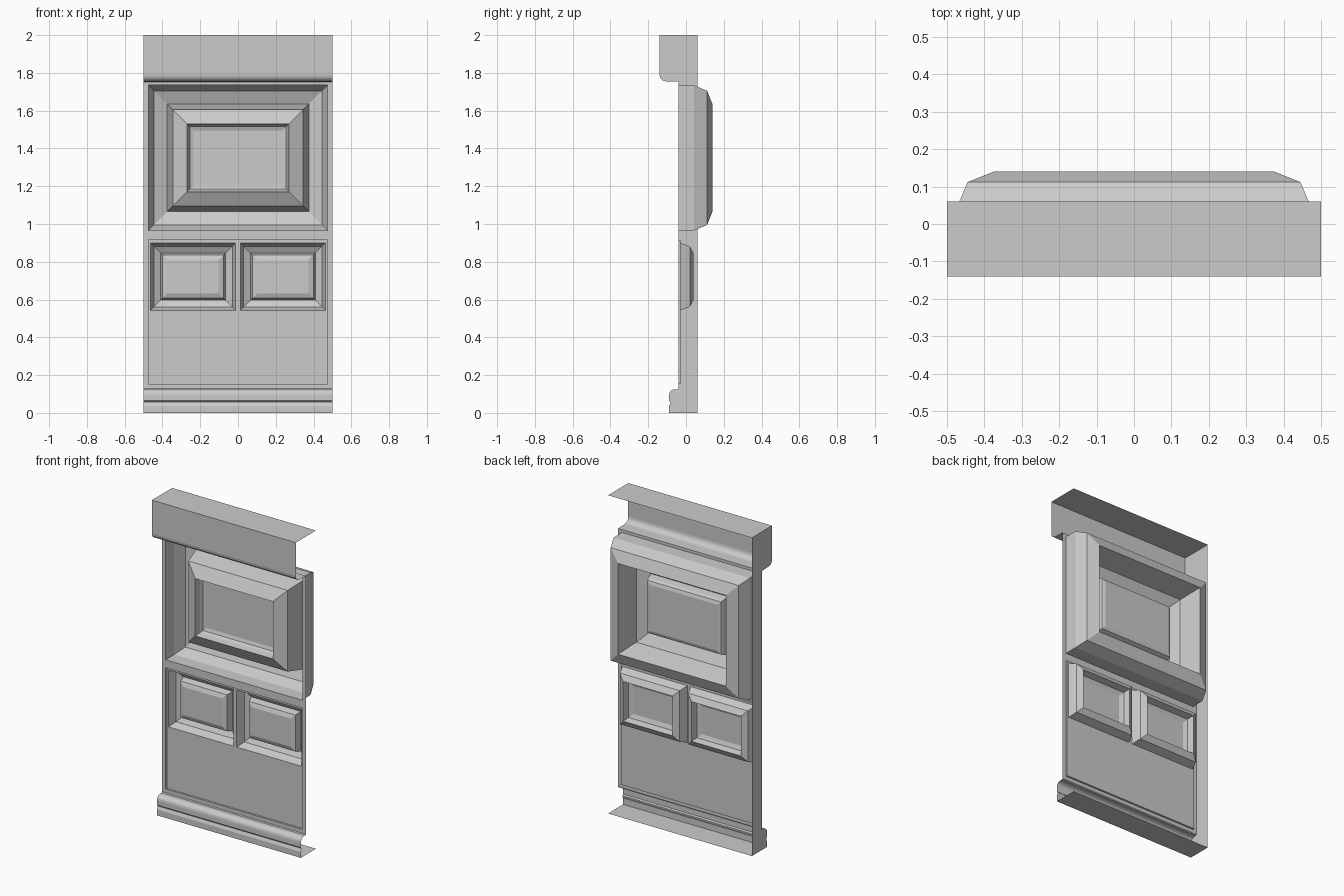
import bpy, bmesh, math

if "Cube" in bpy.data.objects:
    bpy.data.objects.remove(bpy.data.objects["Cube"])

W = 0.5        # half width
BACK = 0.06    # rear edge of the shell
FRONT = -0.04  # face of the wall


def build(name, faces):
    """Make an object from a list of polygons, welding shared points."""
    bm = bmesh.new()
    for poly in faces:
        bm.faces.new([bm.verts.new(p) for p in poly])
    bmesh.ops.remove_doubles(bm, verts=bm.verts, dist=0.0002)
    mesh = bpy.data.meshes.new(name)
    bm.to_mesh(mesh)
    bm.free()
    obj = bpy.data.objects.new(name, mesh)
    bpy.context.collection.objects.link(obj)
    return obj


def rect(r, d, y):
    x0, x1, z0, z1 = r
    return [(x0 + d, y, z0 + d), (x1 - d, y, z0 + d),
            (x1 - d, y, z1 - d), (x0 + d, y, z1 - d)]


def coffer(name, r, profile, fill=True):
    """Concentric mitred rings following (inset, y), with a flat field."""
    rings = [rect(r, d, y) for d, y in profile]
    faces = []
    for a, b in zip(rings, rings[1:]):
        for i in range(4):
            j = (i + 1) % 4
            faces.append([a[i], a[j], b[j], b[i]])
    if fill:
        faces.append(rings[-1])
    return build(name, faces)


def sheet(name, xs, zs, y, holes):
    """Flat grid at depth y, leaving out the cells (column, row) in holes."""
    faces = []
    for i in range(len(xs) - 1):
        for k in range(len(zs) - 1):
            if (i, k) not in holes:
                faces.append(rect((xs[i], xs[i + 1], zs[k], zs[k + 1]), 0, y))
    return build(name, faces)


def moulding(name, profile):
    """Sweep a (y, z) profile, listed from the top down, across the width."""
    return build(name, [[(-W, *q), (W, *q), (W, *p), (-W, *p)]
                        for p, q in zip(profile, profile[1:])])


# wall face with openings for the large panel and the lower recess
upper = (-0.475, 0.475, 0.965, 1.735)
lower = (-0.475, 0.475, 0.153, 0.915)
sheet("wall_face", [-W, -0.475, 0.475, W],
      [0.13, 0.153, 0.915, 0.965, 1.735, 1.75], FRONT, {(1, 1), (1, 3)})

# large panel: deep trough, raised frame, sunken field
coffer("large_panel", upper,
       [(0, FRONT), (0.001, 0.043), (0.03, 0.112), (0.1, 0.14),
        (0.13, 0.0), (0.205, FRONT), (0.212, 0.0), (0.22, 0.018), (0.24, 0.025)])

# shallow lower recess
coffer("lower_recess_edge", lower, [(0, FRONT), (0.001, -0.03)], fill=False)
sheet("lower_recess_face", [-0.474, -0.463, -0.012, 0.012, 0.463, 0.474],
      [0.154, 0.543, 0.9, 0.914], -0.03, {(1, 1), (3, 1)})

# pair of small raised panels
for side, x0, x1 in (("left", -0.463, -0.012), ("right", 0.012, 0.463)):
    coffer("small_panel_" + side, (x0, x1, 0.543, 0.9),
           [(0, -0.03), (0.018, 0.02), (0.054, 0.04),
            (0.064, 0.0), (0.09, -0.01)])

# cornice with rounded lower edge
cornice = [(BACK, 2.0), (-0.14, 2.0)]
for i in range(5):
    a = math.pi / 2 * i / 4
    cornice.append((-0.105 - 0.035 * math.cos(a), 1.79 - 0.035 * math.sin(a)))
cornice += [(FRONT, 1.753), (FRONT, 1.75)]
moulding("cornice", cornice)

# skirting with rounded top bead and a small groove
skirting = [(FRONT, 0.13), (FRONT - 0.005, 0.125)]
for i in range(5):
    a = math.pi / 2 * (1 - i / 4)
    skirting.append((-0.06 - 0.03 * math.cos(a), 0.095 + 0.03 * math.sin(a)))
skirting += [(-0.09, 0.065), (-0.083, 0.058), (-0.083, 0.052),
             (-0.09, 0.037), (-0.09, 0.0), (BACK, 0.0)]
moulding("skirting", skirting)

# end cap closing the left side only
build("left_end_cap", [[(-W, y, z) for y, z in reversed(cornice + skirting)]])
